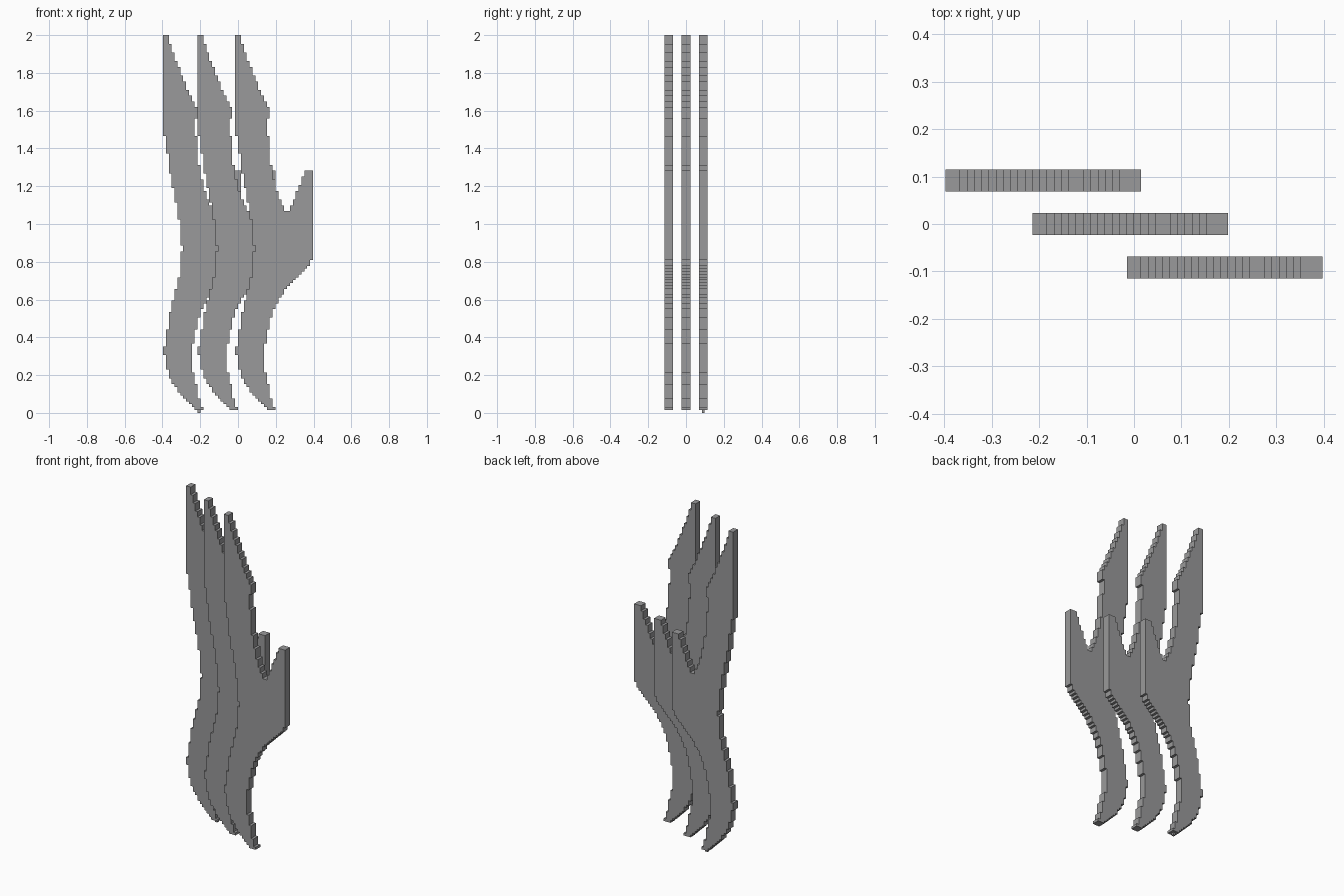
import bpy
import bmesh
from mathutils import Vector

cube = bpy.data.objects.get("Cube")
if cube:
    bpy.data.objects.remove(cube)

CELL = 2 / 131            # edge of one block
COLS, LAYERS = 52, 15     # blocks across x and y
X0, Y0 = -COLS * CELL / 2, -LAYERS * CELL / 2

grey = bpy.data.materials.new("plain grey")
grey.use_nodes = True
colour = (0.32, 0.32, 0.325, 1)
grey.diffuse_color = colour
grey.node_tree.nodes["Principled BSDF"].inputs["Base Color"].default_value = colour

# Smooth outline (x, z) of the front plate: right side upwards, then left side down
OUTLINE = [
    (0.195, 0.013), (0.17, 0.10), (0.155, 0.19), (0.142, 0.23), (0.142, 0.36),
    (0.16, 0.44), (0.185, 0.54), (0.225, 0.62), (0.29, 0.69), (0.34, 0.745),
    (0.395, 0.81), (0.395, 1.277), (0.355, 1.277), (0.32, 1.19), (0.27, 1.067),
    (0.25, 1.067), (0.215, 1.15), (0.185, 1.25), (0.165, 1.38), (0.158, 1.50),
    (0.163, 1.61), (0.12, 1.70), (0.075, 1.81), (0.04, 1.90), (0.006, 2.0),
    (-0.015, 2.0), (-0.015, 1.50), (0.0, 1.42), (0.018, 1.30), (0.04, 1.18),
    (0.06, 1.08), (0.077, 0.98), (0.085, 0.87), (0.077, 0.76), (0.05, 0.64),
    (0.02, 0.52), (0.003, 0.41), (-0.012, 0.33), (0.003, 0.25), (0.015, 0.19),
    (0.06, 0.12), (0.12, 0.06), (0.165, 0.013),
]


def inside(x, z):
    """Even-odd test of a point against the outline."""
    hit = False
    for (xa, za), (xb, zb) in zip(OUTLINE, OUTLINE[1:] + OUTLINE[:1]):
        if (za > z) != (zb > z) and x < xa + (z - za) * (xb - xa) / (zb - za):
            hit = not hit
    return hit


# Blocks filled by the outline
cells = [(c, r) for r in range(131) for c in range(COLS)
         if inside(X0 + (c + 0.5) * CELL, (r + 0.5) * CELL)]


def blocky_plate(name, blocks, shift, layer, thickness=3):
    """Stepped sheet of square blocks, extruded along y."""
    bm = bmesh.new()
    verts = {}

    def corner(c, r):
        if (c, r) not in verts:
            verts[c, r] = bm.verts.new((X0 + (c + shift) * CELL,
                                        Y0 + layer * CELL, r * CELL))
        return verts[c, r]

    for c, r in blocks:
        bm.faces.new([corner(c, r), corner(c + 1, r),
                      corner(c + 1, r + 1), corner(c, r + 1)])
    ext = bmesh.ops.extrude_face_region(bm, geom=bm.faces[:], use_keep_orig=True)
    moved = [g for g in ext["geom"] if isinstance(g, bmesh.types.BMVert)]
    bmesh.ops.translate(bm, verts=moved, vec=Vector((0, thickness * CELL, 0)))
    bmesh.ops.recalc_face_normals(bm, faces=bm.faces[:])
    # Merge flat neighbours into clean faces
    bmesh.ops.dissolve_limit(bm, angle_limit=0.01, verts=bm.verts[:], edges=bm.edges[:])
    mesh = bpy.data.meshes.new(name)
    bm.to_mesh(mesh)
    bm.free()
    mesh.materials.append(grey)
    obj = bpy.data.objects.new(name, mesh)
    bpy.context.collection.objects.link(obj)
    return obj


# Three staggered hand-shaped plates
for name, shift, layer in (("front_plate", 0, 0), ("middle_plate", -13, 6),
                           ("back_plate", -25, 12)):
    blocky_plate(name, cells, shift, layer)

# Single block under the wrist point of the back plate
blocky_plate("back_plate_tip", [(12, 0)], 0, 13, 1)
